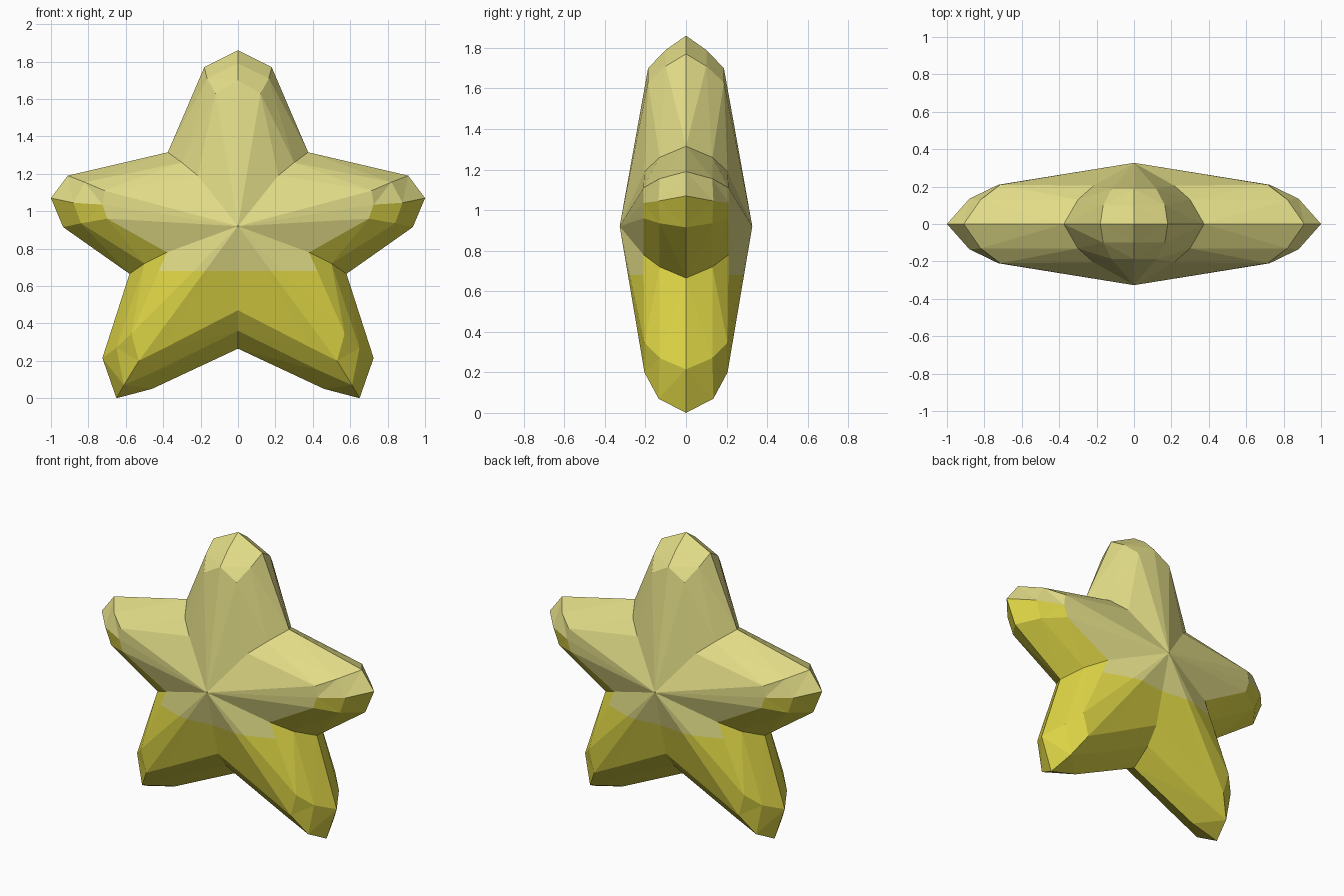
import bpy, bmesh
from mathutils import Vector

if "Cube" in bpy.data.objects:
    bpy.data.objects.remove(bpy.data.objects["Cube"])


def material(name, rgb):
    m = bpy.data.materials.new(name)
    m.diffuse_color = (*rgb, 1)
    m.use_nodes = True
    m.node_tree.nodes["Principled BSDF"].inputs["Base Color"].default_value = m.diffuse_color
    return m


# Right half of the outline, top tip to bottom notch:
# three (x, z) rings - rim at y=0, bevel, face edge - then bevel and face depth
HALF = [
    ((0, 1.86), (0, 1.79), (0, 1.70), 0.10, 0.187),
    ((0.18, 1.77), (0.165, 1.71), (0.12, 1.63), 0.10, 0.187),
    ((0.375, 1.315), (0.30, 1.26), (0.215, 1.19), 0.13, 0.205),
    ((0.91, 1.19), (0.82, 1.155), (0.715, 1.11), 0.13, 0.21),
    ((1.00, 1.07), (0.88, 1.045), (0.725, 1.035), 0.135, 0.21),
    ((0.935, 0.915), (0.84, 0.935), (0.70, 0.96), 0.13, 0.21),
    ((0.58, 0.665), (0.50, 0.72), (0.38, 0.78), 0.13, 0.21),
    ((0.725, 0.215), (0.65, 0.27), (0.57, 0.345), 0.13, 0.205),
    ((0.65, 0.0), (0.61, 0.07), (0.53, 0.20), 0.135, 0.205),
    ((0.46, 0.05), (0.44, 0.145), (0.40, 0.265), 0.13, 0.205),
    ((0, 0.265), (0, 0.36), (0, 0.47), 0.13, 0.21),
]
CENTRE_Z, APEX_Y, WAIST_Z = 0.92, 0.327, 0.68

# Mirror the half outline in x to close the loop
loop = [(row, 1) for row in HALF] + [(row, -1) for row in HALF[-2:0:-1]]
n = len(loop)
bm = bmesh.new()


def ring(k, side):
    verts = []
    for row, sx in loop:
        y = 0 if k == 0 else side * row[2 + k]
        verts.append(bm.verts.new((sx * row[k][0], y, row[k][1])))
    return verts


# Raised fans on front and back
sides = []
for side in (-1, 1):
    inner = ring(2, side)
    apex = bm.verts.new((0, side * APEX_Y, CENTRE_Z))
    for i in range(n):
        bm.faces.new((inner[i], inner[(i + 1) % n], apex))
    sides.append((side, inner))

# Cut the fans at the waist, pale above and yellow below
bmesh.ops.bisect_plane(bm, geom=bm.verts[:] + bm.edges[:] + bm.faces[:],
                       plane_co=Vector((0, 0, WAIST_Z)), plane_no=Vector((0, 0, 1)))
for f in bm.faces:
    f.material_index = 0 if f.calc_center_median().z > WAIST_Z else 1

# Bevelled walls, front and back sharing one rim
rim = ring(0, 1)
for side, inner in sides:
    rings = [rim, ring(1, side), inner]
    for a, b in zip(rings, rings[1:]):
        for i in range(n):
            j = (i + 1) % n
            f = bm.faces.new((a[i], a[j], b[j], b[i]))
            # upper walls pale, walls below the arm tips yellow
            f.material_index = 0 if f.calc_center_median().z > 1.05 else 1

# Split bent faces into flat ones
bmesh.ops.triangulate(bm, faces=[f for f in bm.faces if len(f.verts) > 3])
bmesh.ops.recalc_face_normals(bm, faces=bm.faces[:])

mesh = bpy.data.meshes.new("star_body")
bm.to_mesh(mesh)
bm.free()
mesh.materials.append(material("pale yellow", (0.75, 0.71, 0.24)))
mesh.materials.append(material("bright yellow", (0.72, 0.66, 0.06)))
bpy.context.collection.objects.link(bpy.data.objects.new("star_body", mesh))
